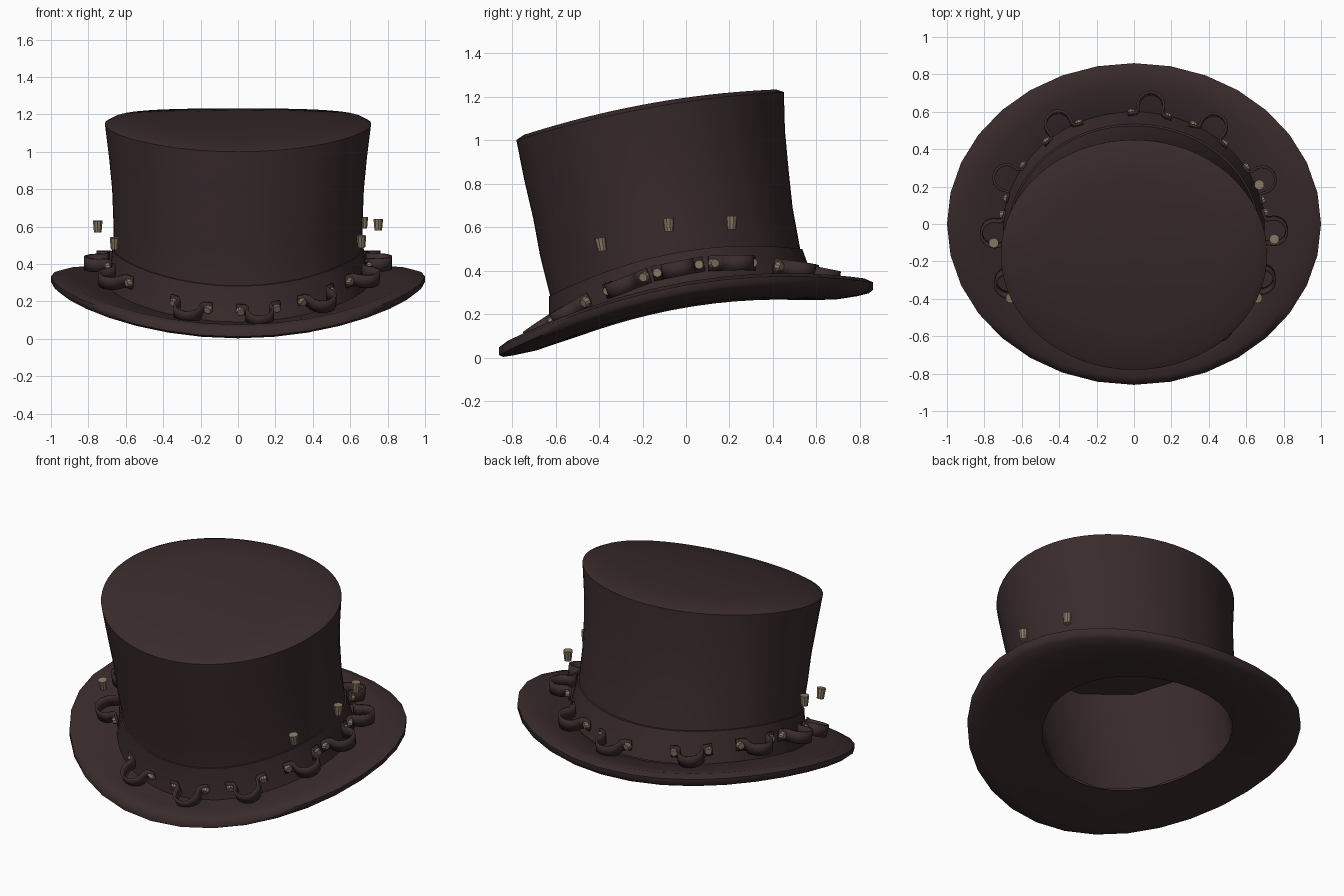
import bpy, bmesh, math
from mathutils import Vector, Matrix

cube = bpy.data.objects.get("Cube")
if cube:
    bpy.data.objects.remove(cube, do_unlink=True)


def material(name, rgb):
    m = bpy.data.materials.new(name)
    m.use_nodes = True
    m.diffuse_color = (*rgb, 1)
    bsdf = m.node_tree.nodes["Principled BSDF"]
    bsdf.inputs["Base Color"].default_value = (*rgb, 1)
    bsdf.inputs["Roughness"].default_value = 0.8
    return m


FELT = material("dark brown felt", (0.042, 0.024, 0.025))
BRASS = material("dull brass", (0.25, 0.19, 0.13))


def finish(name, bm, mat, angle=35):
    bmesh.ops.recalc_face_normals(bm, faces=bm.faces)
    mesh = bpy.data.meshes.new(name)
    bm.to_mesh(mesh)
    bm.free()
    mesh.materials.append(mat)
    obj = bpy.data.objects.new(name, mesh)
    bpy.context.collection.objects.link(obj)
    bpy.ops.object.select_all(action='DESELECT')
    obj.select_set(True)
    bpy.context.view_layer.objects.active = obj
    bpy.ops.object.shade_smooth_by_angle(angle=math.radians(angle))
    return obj


def loft(name, rings, segments, closed=False, angle=35):
    """Skin elliptical rings (centre y, rx, ry, z0, a, b), bent as z = z0 + a*y + b*y*y.
    A closed loft joins last ring to first; an open one is capped at its last ring."""
    bm = bmesh.new()
    loops = []
    for cy, rx, ry, z0, a, b in rings:
        row = []
        for i in range(segments):
            t = math.tau * (i + 0.5 * (segments < 20)) / segments
            y = cy + ry * math.sin(t)
            row.append(bm.verts.new((rx * math.cos(t), y, z0 + a * y + b * y * y)))
        loops.append(row)
    pairs = list(zip(loops, loops[1:]))
    if closed:
        pairs.append((loops[-1], loops[0]))
    for low, high in pairs:
        for i in range(segments):
            j = (i + 1) % segments
            bm.faces.new((low[i], low[j], high[j], high[i]))
    if not closed:
        cy, rx, ry, z0, a, b = rings[-1]
        tip = bm.verts.new((0, cy, z0 + a * cy + b * cy * cy))
        for i in range(segments):
            bm.faces.new((loops[-1][i], loops[-1][(i + 1) % segments], tip))
    return finish(name, bm, FELT, angle)


# Brim: a curled dish, low at the front, with a rounded lower edge
loft("brim", [
    (0.03, 0.56, 0.51, 0.23, 0.17, -0.20),
    (0, 0.76, 0.69, 0.240, 0.17, -0.19),
    (0, 0.91, 0.79, 0.262, 0.172, -0.185),
    (0, 0.975, 0.84, 0.283, 0.174, -0.19),
    (0, 1.00, 0.86, 0.305, 0.174, -0.195),
    (0, 1.00, 0.86, 0.333, 0.174, -0.185),
    (0, 0.95, 0.82, 0.348, 0.175, -0.19),
    (0, 0.84, 0.745, 0.322, 0.18, -0.20),
    (0, 0.68, 0.62, 0.295, 0.19, -0.22),
], 32, closed=True, angle=60)

# Lining: a coarser hollow inside the crown
loft("lining", [
    (0.03, 0.575, 0.525, 0.24, 0.17, -0.20),
    (-0.07, 0.60, 0.54, 0.60, 0.16, -0.15),
    (-0.13, 0.63, 0.56, 0.97, 0.145, -0.103),
], 12)

# Crown: flared wall and slanted lid with a small bevel
LID = (1.195, 0.14, -0.12)
loft("crown", [
    (-0.03, 0.66, 0.59, 0.30, 0.19, -0.22),
    (-0.05, 0.664, 0.575, 0.49, 0.16, -0.27),
    (-0.09, 0.667, 0.58, 0.66, 0.16, -0.20),
    (-0.115, 0.673, 0.587, 0.82, 0.155, -0.15),
    (-0.145, 0.69, 0.60, 1.0, 0.15, -0.12),
    (-0.165, 0.712, 0.615, 1.176, 0.145, -0.103),
    (-0.165, 0.675, 0.58, *LID),
    (-0.165, 0.46, 0.40, *LID),
    (-0.165, 0.22, 0.20, *LID),
], 64)

# Hat band around the base of the crown
loft("hat_band", [
    (-0.03, 0.65, 0.58, 0.29, 0.19, -0.22),
    (-0.02, 0.70, 0.62, 0.29, 0.19, -0.22),
    (-0.03, 0.687, 0.60, 0.38, 0.18, -0.25),
    (-0.048, 0.672, 0.583, 0.49, 0.16, -0.27),
    (-0.05, 0.65, 0.57, 0.49, 0.16, -0.27),
], 64, closed=True)


def band_point(t):
    y = -0.025 + 0.60 * math.sin(t)
    return Vector((0.685 * math.cos(t), y, 0.415 + 0.17 * y - 0.38 * y * y))


def band_frame(t):
    """Local axes on the band: along it, outwards and up, leaning with the brim."""
    along = (band_point(t + 0.02) - band_point(t - 0.02)).normalized()
    out = Vector((math.cos(t) / 0.69, math.sin(t) / 0.61, 0)).normalized()
    out.z = out.y * (0.24 - 0.44 * out.y)
    out = (out - along * out.dot(along)).normalized()
    return along, out, out.cross(along)


def add_peg(bm, centre, axis, r1, r2, depth):
    turn = axis.to_track_quat('Z', 'Y').to_matrix().to_4x4()
    bmesh.ops.create_cone(bm, cap_ends=True, segments=10, radius1=r1, radius2=r2,
                          depth=depth, matrix=Matrix.Translation(centre) @ turn)


# Strap loops with a brass stud on each foot
arc = [(0.07 * math.cos(math.pi * i / 10), 0.054 + 0.07 * math.sin(math.pi * i / 10))
       for i in range(11)]
path = ([(0.118, -0.006), (0.075, 0.004), (0.064, 0.02)] + arc
        + [(-0.064, 0.02), (-0.075, 0.004), (-0.118, -0.006)])
ANGLES = (83, 55, 23, -1, -24, -53, -81, -111, -154, 182, 156, 123)
studs = bmesh.new()
for n, degrees in enumerate(ANGLES, 1):
    t = math.radians(degrees)
    along, out, up = band_frame(t)
    base = band_point(t) + out * 0.008
    if up.z < 0:
        up = -up
    bm = bmesh.new()
    rows = []
    for s, d in path:
        p = base + along * s + out * d
        rows.append((bm.verts.new(p - up * 0.035), bm.verts.new(p + up * 0.035)))
    for (a, b), (c, d) in zip(rows, rows[1:]):
        bm.faces.new((a, c, d, b))
    strap = finish(f"strap_loop_{n}", bm, FELT, 50)
    solid = strap.modifiers.new("thickness", 'SOLIDIFY')
    solid.thickness = 0.014
    solid.offset = 0
    for side in (-1, 1):
        add_peg(studs, base + along * side * 0.098 + out * 0.01, out, 0.024, 0.02, 0.024)
finish("strap_studs", studs, BRASS)

# Loose brass pegs around the crown
pegs = bmesh.new()
for x, y, z in ((0.66, -0.39, 0.52), (0.75, -0.08, 0.61), (0.67, 0.21, 0.62),
                (-0.75, -0.10, 0.60), (-0.66, -0.39, 0.51)):
    add_peg(pegs, Vector((x, y, z)), Vector((0, 0.5 * min(y, 0), 1)), 0.021, 0.027, 0.062)
finish("brass_pegs", pegs, BRASS)
